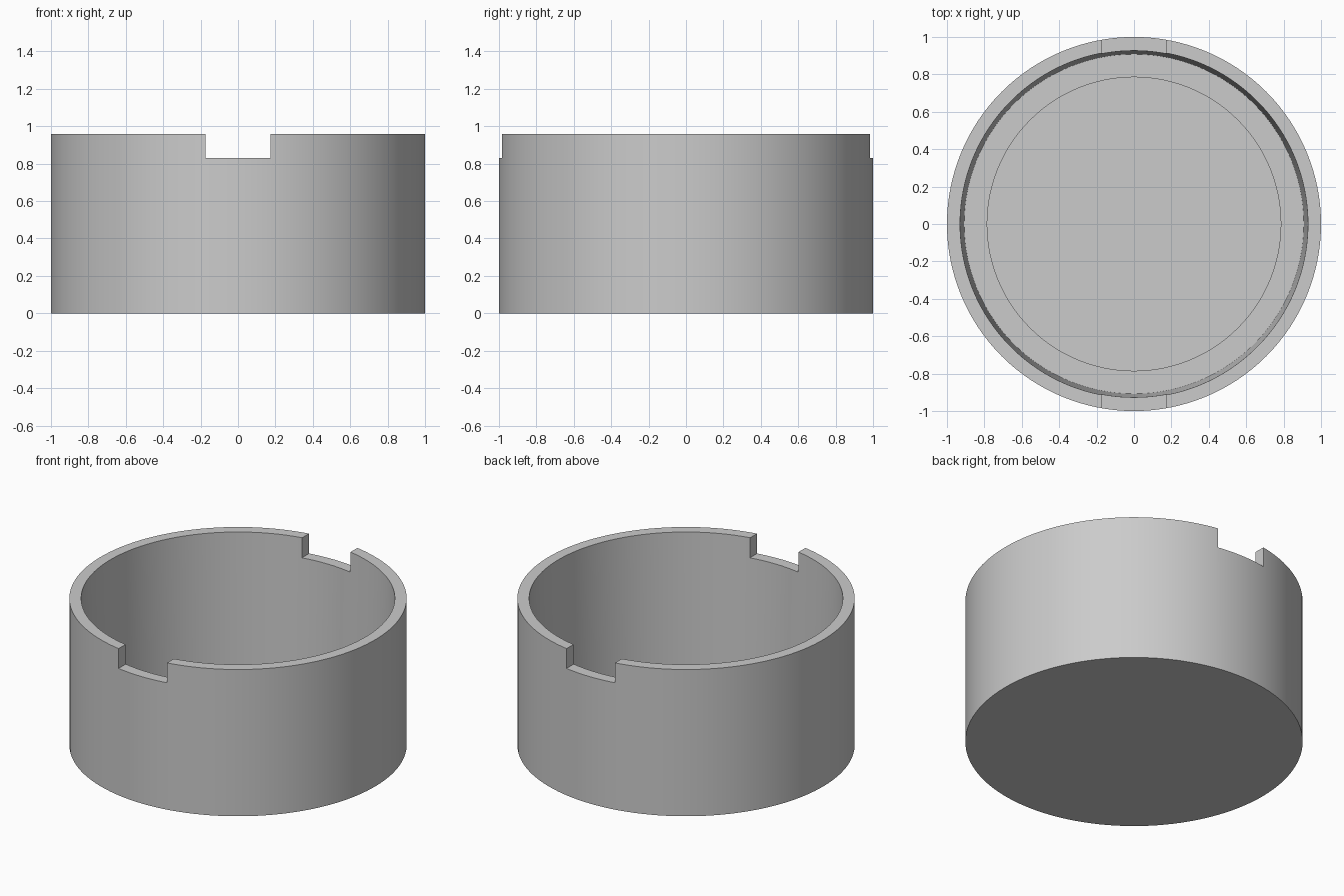
import bpy, bmesh, math
from mathutils import Matrix

if "Cube" in bpy.data.objects:
    bpy.data.objects.remove(bpy.data.objects["Cube"], do_unlink=True)

HEIGHT, NOTCH_FLOOR, NOTCH_WIDTH = 0.96, 0.83, 0.35
SEGMENTS = 128

grey = bpy.data.materials.new("plain grey")
grey.use_nodes = True
colour = (0.6, 0.6, 0.6, 1)
grey.diffuse_color = colour
grey.node_tree.nodes["Principled BSDF"].inputs["Base Color"].default_value = colour


def add_object(name, bm):
    bmesh.ops.recalc_face_normals(bm, faces=bm.faces)
    mesh = bpy.data.meshes.new(name)
    bm.to_mesh(mesh)
    bm.free()
    mesh.materials.append(grey)
    obj = bpy.data.objects.new(name, mesh)
    bpy.context.collection.objects.link(obj)
    return obj


# Cup: outer wall, rim, tapered inner wall, floor with a shallow round recess
profile = [(1, 0), (1, HEIGHT), (0.93, HEIGHT), (0.908, 0.06), (0.785, 0.06), (0.785, 0.045)]
bm = bmesh.new()
rings = []
for radius, z in profile:
    ring = bmesh.ops.create_circle(bm, segments=SEGMENTS, radius=radius,
                                   matrix=Matrix.Translation((0, 0, z)))
    rings.append(ring["verts"])
for lower, upper in zip(rings, rings[1:]):
    for i in range(SEGMENTS):
        j = (i + 1) % SEGMENTS
        bm.faces.new((lower[i], lower[j], upper[j], upper[i]))
bm.faces.new(rings[0])
bm.faces.new(rings[-1])
cup = add_object("cup", bm)

# Opposite rim notches, front and back, cut with one long bar
bm = bmesh.new()
bmesh.ops.create_cube(bm, size=1, matrix=Matrix.Translation((0, 0, NOTCH_FLOOR + 0.25))
                      @ Matrix.Diagonal((NOTCH_WIDTH, 3, 0.5, 1)))
cutter = add_object("notch_cutter", bm)
cutter.hide_render = True

cut = cup.modifiers.new("notches", "BOOLEAN")
cut.operation = "DIFFERENCE"
cut.solver = "EXACT"
cut.object = cutter

bpy.ops.object.select_all(action="DESELECT")
cup.select_set(True)
bpy.context.view_layer.objects.active = cup
bpy.ops.object.modifier_apply(modifier=cut.name)
bpy.data.objects.remove(cutter, do_unlink=True)
bpy.ops.object.shade_smooth_by_angle(angle=math.radians(30))
